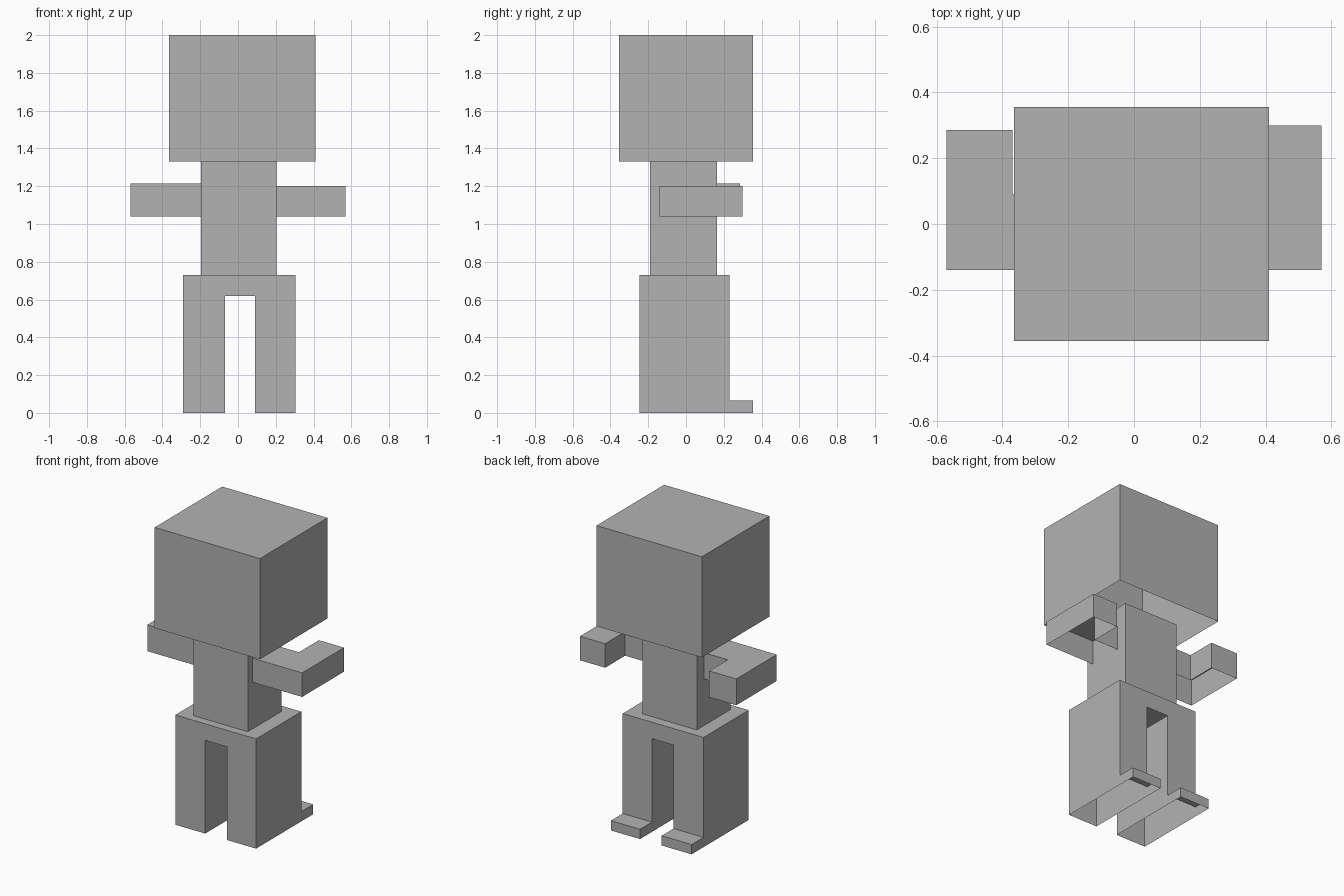
import bpy
import bmesh
from mathutils import Vector

if "Cube" in bpy.data.objects:
    bpy.data.objects.remove(bpy.data.objects["Cube"])

grey = bpy.data.materials.new("plain_grey")
grey.use_nodes = True
colour = (0.448, 0.448, 0.448, 1)
grey.diffuse_color = colour
grey.node_tree.nodes["Principled BSDF"].inputs["Base Color"].default_value = colour

UP, DOWN = Vector((0, 0, 1)), Vector((0, 0, -1))


def prism(name, profile, axis, low, high, open_sides=(DOWN,)):
    """Extrude a 2D profile along an axis, leaving the faces on open_sides out."""
    bm = bmesh.new()
    corners = []
    for a, b in profile:
        co = [a, b]
        co.insert(axis, low)
        corners.append(bm.verts.new(co))
    base = bm.faces.new(corners)
    moved = bmesh.ops.extrude_face_region(bm, geom=[base], use_keep_orig=True)["geom"]
    offset = Vector((0, 0, 0))
    offset[axis] = high - low
    bmesh.ops.translate(bm, vec=offset,
                        verts=[v for v in moved if isinstance(v, bmesh.types.BMVert)])
    bmesh.ops.recalc_face_normals(bm, faces=bm.faces[:])
    bm.normal_update()
    # The underside of every part is open, as in a thin paper shell
    level = max(v.co.z for v in bm.verts)
    unwanted = []
    for f in bm.faces:
        for side in open_sides:
            if f.normal.dot(side) > 0.9:
                if side == DOWN or abs(f.calc_center_median().z - level) < 0.001:
                    unwanted.append(f)
    bmesh.ops.delete(bm, geom=unwanted, context='FACES')
    mesh = bpy.data.meshes.new(name)
    bm.to_mesh(mesh)
    bm.free()
    mesh.materials.append(grey)
    obj = bpy.data.objects.new(name, mesh)
    bpy.context.collection.objects.link(obj)
    return obj


def box(name, x0, x1, y0, y1, z0, z1):
    return prism(name, [(x0, y0), (x1, y0), (x1, y1), (x0, y1)], 2, z0, z1)


# Head, torso and hips
box("head", -0.365, 0.41, -0.355, 0.355, 1.33, 2.0)
box("torso", -0.195, 0.205, -0.19, 0.165, 0.73, 1.33)
box("hips", -0.29, 0.305, -0.245, 0.23, 0.62, 0.73)

# Legs with feet: one L-shaped side profile, open at both ends
leg_profile = [(-0.245, 0), (0.355, 0), (0.355, 0.065), (0.23, 0.065),
               (0.23, 0.62), (-0.245, 0.62)]
for name, x0, x1 in (("left_leg", 0.09, 0.305), ("right_leg", -0.29, -0.07)):
    prism(name, leg_profile, 0, x0, x1, (DOWN, UP))


# Arms: bent at the elbow, seen from above as an L
def arm(name, shoulder, inner, outer, hand, top):
    outline = [(shoulder, -0.14), (outer, -0.14), (outer, hand),
               (inner, hand), (inner, 0.09), (shoulder, 0.09)]
    prism(name, outline, 2, 1.04, top)


arm("left_arm", 0.2, 0.385, 0.57, 0.3, 1.2)
arm("right_arm", -0.19, -0.37, -0.57, 0.285, 1.215)
